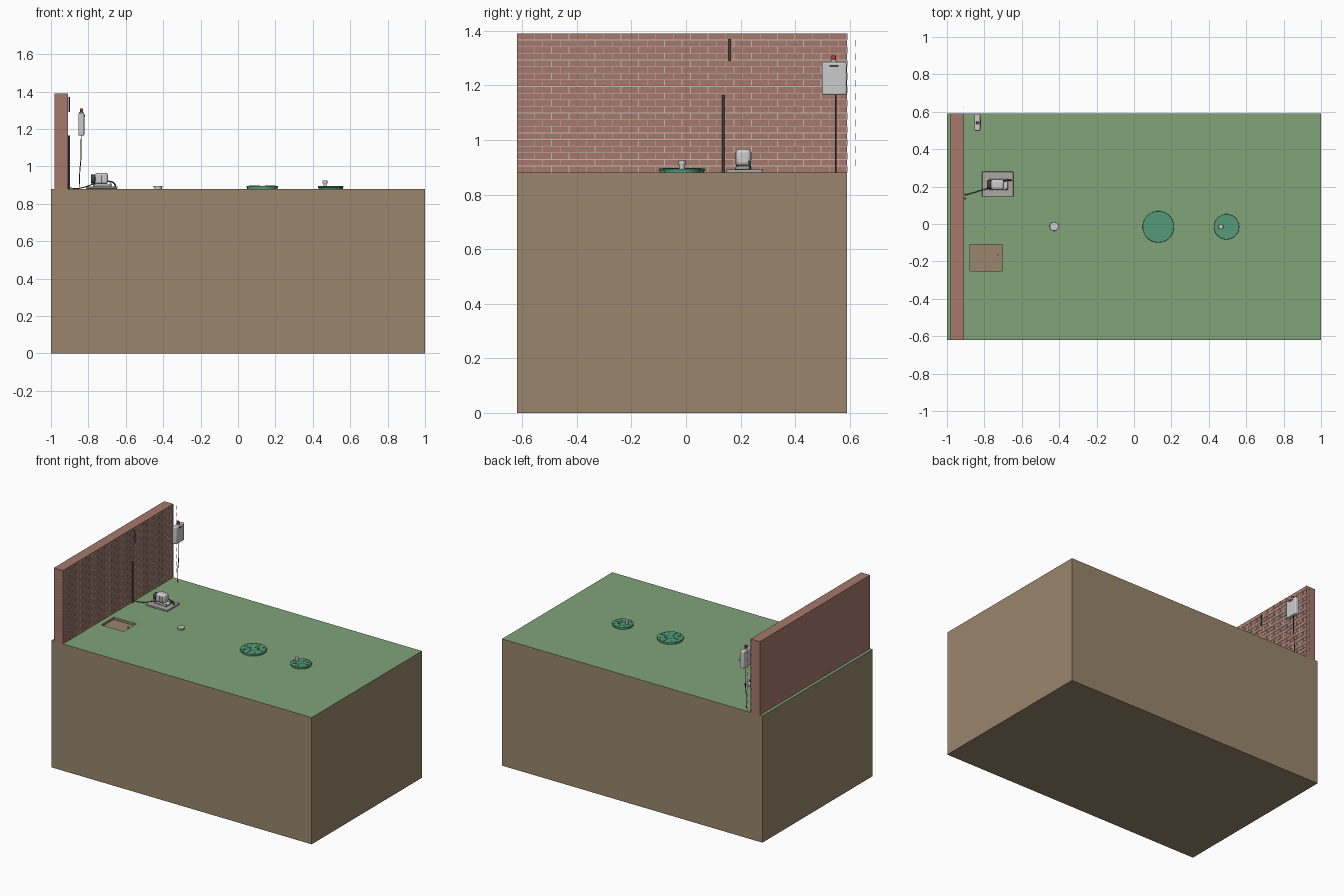
import bpy, bmesh, math
from mathutils import Vector

if "Cube" in bpy.data.objects:
    bpy.data.objects.remove(bpy.data.objects["Cube"])


def mat(name, r, g, b):
    m = bpy.data.materials.new(name)
    m.diffuse_color = (r, g, b, 1)
    m.use_nodes = True
    m.node_tree.nodes["Principled BSDF"].inputs["Base Color"].default_value = m.diffuse_color
    return m


GRASS = mat("grass", 0.22, 0.37, 0.19)
SOIL = mat("soil", 0.32, 0.24, 0.15)
BRICK = mat("brick", 0.38, 0.19, 0.15)
MORTAR = mat("mortar", 0.55, 0.5, 0.45)
LID = mat("lid_green", 0.09, 0.33, 0.19)
DARK = mat("dark", 0.06, 0.06, 0.06)
RED = mat("red", 0.5, 0.04, 0.04)
TOP = 0.88


def finish(o, name, m, bevel, smooth):
    o.name = name
    if m:
        o.data.materials.append(m)
    if bevel:
        b = o.modifiers.new("bevel", "BEVEL")
        b.width, b.segments = bevel, 3
    if smooth:
        bpy.ops.object.shade_smooth_by_angle()
    return o


def box(name, x0, x1, y0, y1, z0, z1, m=None, bevel=0):
    bpy.ops.mesh.primitive_cube_add(size=1, location=((x0 + x1) / 2, (y0 + y1) / 2, (z0 + z1) / 2))
    o = bpy.context.object
    o.scale = (x1 - x0, y1 - y0, z1 - z0)
    bpy.ops.object.transform_apply(location=False, rotation=False)
    return finish(o, name, m, bevel, bevel > 0)


def cyl(name, a, b, r, m=None, sides=32, bevel=0):
    a, b = Vector(a), Vector(b)
    bpy.ops.mesh.primitive_cylinder_add(vertices=sides, radius=r, depth=(b - a).length, location=(a + b) / 2)
    o = bpy.context.object
    o.rotation_euler = (b - a).to_track_quat('Z', 'Y').to_euler()
    return finish(o, name, m, bevel, True)


def cable(name, pts, r, m):
    c = bpy.data.curves.new(name, 'CURVE')
    c.dimensions, c.bevel_depth, c.bevel_resolution = '3D', r, 2
    c.use_fill_caps = True
    s = c.splines.new('BEZIER')
    s.bezier_points.add(len(pts) - 1)
    for p, q in zip(s.bezier_points, pts):
        p.co = q
        p.handle_left_type = p.handle_right_type = 'AUTO'
    c.materials.append(m)
    o = bpy.data.objects.new(name, c)
    bpy.context.collection.objects.link(o)


# ground block with a shallow pit, soil sides and grass on top
ground = box("ground", -1, 1, -0.62, 0.59, 0, TOP, SOIL)
ground.data.materials.append(GRASS)
cutter = box("pit_cutter", -0.877, -0.703, -0.25, -0.11, TOP - 0.016, TOP + 0.1)
mod = ground.modifiers.new("pit", "BOOLEAN")
mod.object, mod.operation, mod.solver = cutter, 'DIFFERENCE', 'EXACT'
bpy.context.view_layer.objects.active = ground
bpy.ops.object.modifier_apply(modifier="pit")
bpy.data.objects.remove(cutter)
for p in ground.data.polygons:
    high = (ground.matrix_world @ p.center).z > TOP - 0.001
    p.material_index = 1 if high else 0
cyl("pit_pipe", (-0.727, -0.165, TOP - 0.016), (-0.727, -0.165, TOP - 0.004), 0.004, sides=12)

# brick wall and its raised mortar joints, half-bond rows running past one end
box("wall", -0.98, -0.91, -0.62, 0.59, TOP, 1.39, BRICK)
bm = bmesh.new()


def joint(y0, y1, z0, z1):
    vs = bmesh.ops.create_cube(bm, size=1)["verts"]
    for v in vs:
        v.co = Vector((-0.9095 + v.co.x * 0.003,
                       (y0 + y1) / 2 + v.co.y * (y1 - y0),
                       (z0 + z1) / 2 + v.co.z * (z1 - z0)))


rows, per_row = 21, 19
rh, bl = 0.51 / rows, 1.21 / per_row
for i in range(rows):
    z = TOP + i * rh
    if i:
        joint(-0.62, 0.59, z - 0.0013, z + 0.0013)
    for k in range(per_row):
        y = -0.62 + (k + 1 + (i % 2) / 2) * bl
        joint(y - 0.0013, y + 0.0013, z, z + rh)
me = bpy.data.meshes.new("mortar_joints")
bm.to_mesh(me)
bm.free()
me.materials.append(MORTAR)
bpy.context.collection.objects.link(bpy.data.objects.new("mortar_joints", me))

# pipes on the wall
cyl("lower_wall_pipe", (-0.903, 0.136, TOP), (-0.903, 0.136, 1.165), 0.005, DARK, 16)
cyl("upper_wall_pipe", (-0.903, 0.159, 1.29), (-0.903, 0.159, 1.37), 0.004, DARK, 16)

# alarm box with lamp and cable
box("control_box", -0.854, -0.822, 0.498, 0.588, 1.165, 1.285, bevel=0.006)
box("control_box_latch", -0.823, -0.819, 0.525, 0.558, 1.268, 1.274, DARK)
cyl("lamp_base", (-0.838, 0.541, 1.284), (-0.838, 0.541, 1.292), 0.011)
cyl("alarm_lamp", (-0.838, 0.541, 1.291), (-0.838, 0.541, 1.31), 0.008, RED, bevel=0.004)
cable("box_cable", [(-0.838, 0.548, 1.17), (-0.84, 0.548, 1.04), (-0.846, 0.548, 0.97), (-0.846, 0.548, TOP)],
      0.0025, DARK)

# air pump on its pad
box("pump_pad", -0.812, -0.645, 0.147, 0.28, TOP, 0.892, mat("concrete", 0.42, 0.39, 0.36), 0.002)
box("pump_base", -0.775, -0.675, 0.182, 0.24, 0.892, 0.903, bevel=0.003)
box("pump_body", -0.765, -0.695, 0.182, 0.238, 0.905, 0.966, bevel=0.014)
cyl("pump_filter", (-0.786, 0.21, 0.932), (-0.762, 0.21, 0.932), 0.024, DARK, bevel=0.003)
for i in range(3):
    x = -0.75 + i * 0.02
    box("pump_rib", x - 0.002, x + 0.002, 0.18, 0.24, 0.912, 0.955, bevel=0.001)
for x in (-0.768, -0.682):
    for y in (0.188, 0.234):
        cyl("pump_foot", (x, y, 0.89), (x, y, 0.909), 0.005, DARK, 12)
cable("pump_outlet", [(-0.7, 0.232, 0.92), (-0.672, 0.233, 0.916), (-0.658, 0.234, 0.903), (-0.658, 0.234, 0.888)],
      0.004, DARK)
cable("pump_cable", [(-0.765, 0.192, 0.91), (-0.81, 0.182, 0.893), (-0.85, 0.17, 0.883), (-0.903, 0.155, 0.884)],
      0.0025, DARK)

# tank lids with radial ribs and rim screws
for x, r, h in ((0.13, 0.084, 0.015), (0.495, 0.068, 0.014)):
    c = Vector((x, -0.015, TOP))
    cyl("lid_skirt", c, c + Vector((0, 0, h * 0.6)), r * 0.96, LID, 48)
    cyl("lid", c + Vector((0, 0, h * 0.4)), c + Vector((0, 0, h)), r, LID, 48, 0.002)
    for i in range(8):
        a = i * math.pi / 4
        d = Vector((math.cos(a), math.sin(a), 0))
        p = c + d * r * 0.55 + Vector((0, 0, h))
        rib = box("lid_rib", p.x - r * 0.3, p.x + r * 0.3, p.y - 0.002, p.y + 0.002, p.z - 0.001, p.z + 0.002, LID)
        rib.rotation_euler.z = a
        q = c + Vector((math.cos(a + 0.39), math.sin(a + 0.39), 0)) * r * 0.9 + Vector((0, 0, h))
        cyl("lid_screw", q - Vector((0, 0, 0.001)), q + Vector((0, 0, 0.0015)), 0.0025, LID, 8)

# vent on the small lid and ground cap
cyl("lid_vent", (0.465, -0.015, 0.89), (0.465, -0.015, 0.915), 0.009)
cyl("lid_vent_cap", (0.465, -0.015, 0.908), (0.465, -0.015, 0.925), 0.013, bevel=0.002)
cyl("cleanout_pipe", (-0.427, -0.013, TOP), (-0.427, -0.013, 0.888), 0.02)
cyl("cleanout_cap", (-0.427, -0.013, 0.886), (-0.427, -0.013, 0.896), 0.024, bevel=0.002)
